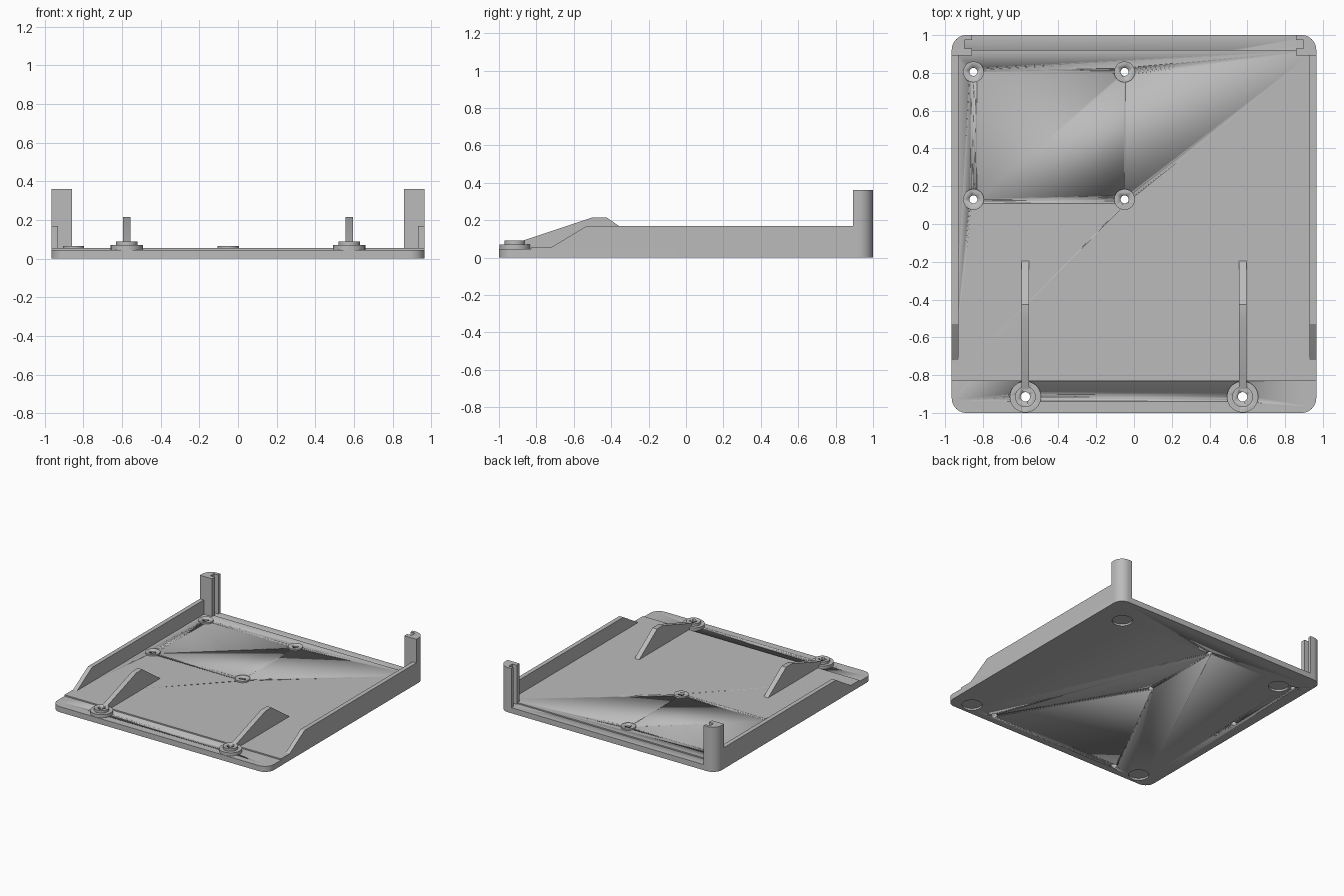
import bpy, bmesh, math
from mathutils import Vector

if "Cube" in bpy.data.objects:
    bpy.data.objects.remove(bpy.data.objects["Cube"], do_unlink=True)

grey = bpy.data.materials.new("plain grey")
grey.use_nodes = True
COLOUR = (0.5, 0.5, 0.5, 1)
grey.diffuse_color = COLOUR
grey.node_tree.nodes["Principled BSDF"].inputs["Base Color"].default_value = COLOUR

HALF_X, HALF_Y, RADIUS = 0.965, 1.0, 0.078
SLAB_TOP, FLOOR_TOP = 0.045, 0.055


def finish(name, bm):
    bmesh.ops.recalc_face_normals(bm, faces=bm.faces)
    mesh = bpy.data.meshes.new(name)
    bm.to_mesh(mesh)
    bm.free()
    mesh.materials.append(grey)
    obj = bpy.data.objects.new(name, mesh)
    bpy.context.collection.objects.link(obj)
    bpy.ops.object.select_all(action="DESELECT")
    obj.select_set(True)
    bpy.context.view_layer.objects.active = obj
    bpy.ops.object.shade_smooth_by_angle(angle=math.radians(30))
    return obj


def prism(name, points, direction):
    """Extrude a closed outline along a direction."""
    bm = bmesh.new()
    face = bm.faces.new([bm.verts.new(p) for p in points])
    extruded = bmesh.ops.extrude_face_region(bm, geom=[face])["geom"]
    moved = [v for v in extruded if isinstance(v, bmesh.types.BMVert)]
    bmesh.ops.translate(bm, verts=moved, vec=Vector(direction))
    return finish(name, bm)


def corner(sx, sy, steps=10):
    """Arc of one rounded corner, from the x side to the y side."""
    angles = [math.pi / 2 * i / steps for i in range(steps + 1)]
    return [(sx * (HALF_X - RADIUS + RADIUS * math.cos(a)),
             sy * (HALF_Y - RADIUS + RADIUS * math.sin(a))) for a in angles]


def add_disc(bm, x, y, radius, low, high):
    made = bmesh.ops.create_cone(bm, cap_ends=True, segments=40, radius1=radius,
                                 radius2=radius, depth=high - low)
    bmesh.ops.translate(bm, verts=made["verts"], vec=(x, y, (low + high) / 2))


def drill(objects, holes):
    """Cut vertical cylinders (x, y, radius, low, high) out of the objects."""
    bm = bmesh.new()
    for hole in holes:
        add_disc(bm, *hole)
    cutter = finish("hole_cutter", bm)
    cutter.hide_render = True
    for obj in objects:
        mod = obj.modifiers.new("holes", "BOOLEAN")
        mod.operation = "DIFFERENCE"
        mod.solver = "EXACT"
        mod.object = cutter
        bpy.context.view_layer.objects.active = obj
        bpy.ops.object.modifier_apply(modifier=mod.name)
    bpy.data.objects.remove(cutter, do_unlink=True)


# Base slab with rounded corners, and the slightly raised floor
outline = (corner(1, 1) + corner(-1, 1)[::-1]
           + corner(-1, -1) + corner(1, -1)[::-1])
base = prism("base_slab", [(x, y, 0) for x, y in outline], (0, 0, SLAB_TOP))
floor_box = [(-HALF_X, -0.83), (HALF_X, -0.83), (HALF_X, 0.92), (-HALF_X, 0.92)]
floor = prism("raised_floor", [(x, y, SLAB_TOP - 0.01) for x, y in floor_box],
              (0, 0, FLOOR_TOP - SLAB_TOP + 0.01))

# Parts mirrored left and right
bosses = []
for side, label in ((1, "left"), (-1, "right")):
    # Side wall with a sloping front end
    wall = [(-0.74, 0.04), (-0.72, FLOOR_TOP), (-0.53, 0.17), (0.91, 0.17), (0.91, 0.04)]
    prism(label + "_side_wall", [(side * HALF_X, y, z) for y, z in wall],
          (-side * 0.035, 0, 0))

    # Slotted back corner post
    post = corner(side, 1) + [(side * x, y) for x, y in (
        (0.857, 1.0), (0.857, 0.975), (0.897, 0.975), (0.897, 0.93),
        (0.857, 0.93), (0.857, 0.893), (HALF_X, 0.893))]
    prism(label + "_corner_post", [(x, y, 0.03) for x, y in post], (0, 0, 0.33))

    # Upright rib behind the front boss
    rib = [(-0.88, 0.04), (-0.88, 0.088), (-0.5, 0.215), (-0.425, 0.215), (-0.175, 0.04)]
    prism(label + "_rib", [(side * 0.595, y, z) for y, z in rib], (-side * 0.04, 0, 0))

    # Stepped front screw boss
    for part, radius, low, high in (("lower", 0.083, 0.04, 0.07),
                                    ("upper", 0.055, 0.065, 0.09)):
        bm = bmesh.new()
        add_disc(bm, side * 0.575, -0.915, radius, low, high)
        bosses.append(finish(f"{label}_boss_{part}", bm))

# Floor standoffs
standoffs = []
spots = [(x, y) for x in (-0.85, -0.05) for y in (0.13, 0.805)]
for x, y in spots:
    bm = bmesh.new()
    add_disc(bm, x, y, 0.055, 0.05, 0.067)
    standoffs.append(finish("standoff", bm))

# Screw holes right through, and shallow foot recesses underneath
holes = [(x, y, 0.021, -0.1, 0.2) for x, y in spots]
holes += [(s * 0.575, -0.915, 0.025, -0.1, 0.2) for s in (1, -1)]
drill([base, floor] + bosses + standoffs, holes)
feet = [(s * x, y, 0.075, -0.1, 0.015) for s in (1, -1)
        for x, y in ((0.75, 0.76), (0.8, -0.9))]
drill([base], feet)
